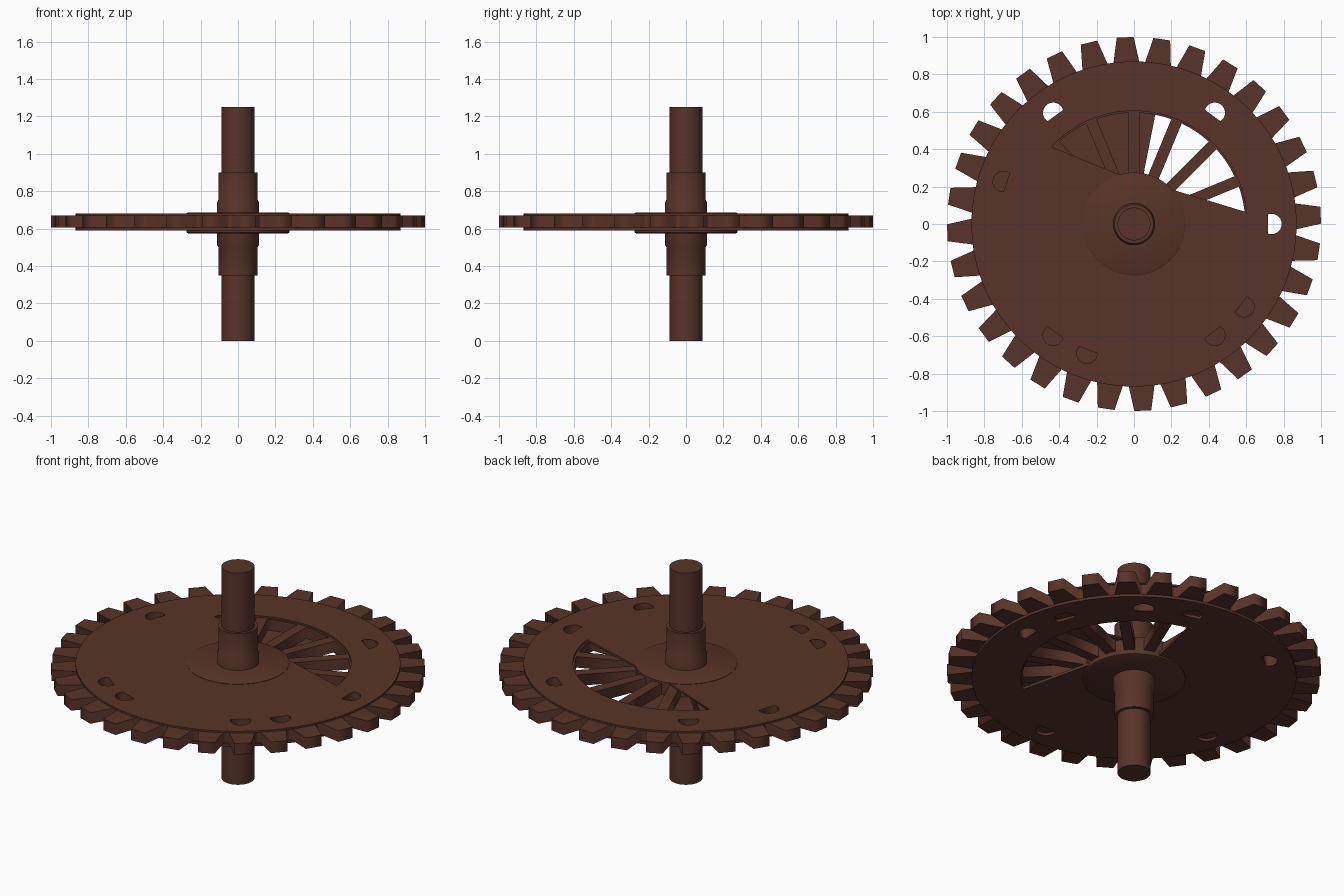
import bpy, bmesh
from math import cos, sin, pi, radians, degrees, atan2

if "Cube" in bpy.data.objects:
    bpy.data.objects.remove(bpy.data.objects["Cube"])

mat = bpy.data.materials.new("dark_brown")
mat.diffuse_color = (0.095, 0.034, 0.021, 1)
mat.use_nodes = True
mat.node_tree.nodes["Principled BSDF"].inputs["Base Color"].default_value = mat.diffuse_color


def polar(r, deg):
    return (r * cos(radians(deg)), r * sin(radians(deg)))


def arc(r, a0, a1, n):
    return [polar(r, a0 + (a1 - a0) * i / n) for i in range(n + 1)]


def circle(r, n=64):
    return [polar(r, 360 * i / n) for i in range(n)]


def slab(name, loops, z0, z1):
    """Flat plate from an outline plus hole outlines."""
    cu = bpy.data.curves.new(name, 'CURVE')
    cu.dimensions = '2D'
    cu.fill_mode = 'BOTH'
    cu.extrude = (z1 - z0) / 2
    for pts in loops:
        sp = cu.splines.new('POLY')
        sp.points.add(len(pts) - 1)
        for p, (x, y) in zip(sp.points, pts):
            p.co = (x, y, 0, 1)
        sp.use_cyclic_u = True
    ob = bpy.data.objects.new(name, cu)
    ob.location.z = (z0 + z1) / 2
    bpy.context.collection.objects.link(ob)
    bpy.ops.object.select_all(action='DESELECT')
    ob.select_set(True)
    bpy.context.view_layer.objects.active = ob
    bpy.ops.object.convert(target='MESH')
    bpy.context.object.data.materials.append(mat)


def lathe(name, profile, n=48):
    """Closed solid of revolution from (radius, z) points."""
    bm = bmesh.new()
    rings = [[bm.verts.new((*polar(r, 360 * i / n), z)) for i in range(n)] for r, z in profile]
    for a, b in zip(rings, rings[1:]):
        for i in range(n):
            j = (i + 1) % n
            bm.faces.new((a[i], a[j], b[j], b[i]))
    bm.faces.new(rings[0][::-1])
    bm.faces.new(rings[-1])
    me = bpy.data.meshes.new(name)
    bm.to_mesh(me)
    bm.free()
    me.materials.append(mat)
    ob = bpy.data.objects.new(name, me)
    bpy.context.collection.objects.link(ob)
    bpy.ops.object.select_all(action='DESELECT')
    ob.select_set(True)
    bpy.context.view_layer.objects.active = ob
    bpy.ops.object.shade_smooth_by_angle(angle=radians(30))


def rim_hole(deg, size=0.055, r=0.735):
    """D-shaped hole with its flat side turned along the rim."""
    cx, cy = polar(r, deg)
    return [(cx + size * cos(radians(deg + a)), cy + size * sin(radians(deg + a)))
            for a in range(-110, 111, 20)]


def bay(mid, step=22.5, half=0.03, r0=0.2, r1=0.595):
    """Wedge opening between two parallel-sided spokes."""
    i = step / 2 - degrees(half / r0)
    o = step / 2 - degrees(half / r1)
    return arc(r0, mid - i, mid + i, 3) + arc(r1, mid + o, mid - o, 4)


# Toothed wheel with spokes
teeth = []
for k in range(32):
    c = 2.7 + 11.25 * k
    teeth += [polar(0.86, c - 4.7), polar(1.0, c - 2.6), polar(1.0, c + 2.6), polar(0.86, c + 4.7)]
through = [0, 54, 126]
top_blind = [162, 234, 250, 306, 323]
bottom_blind = [20, 75, 198, 270]
slab("toothed_wheel",
     [teeth] + [bay(11.25 + 22.5 * k) for k in range(16)]
     + [rim_hole(a, 0.06) for a in through + top_blind], 0.605, 0.67)

# Cover plates with a large broken opening
top_opening = arc(0.605, 6, 137, 24) + [(-0.08, 0.265), (0.0, 0.235), (0.2, 0.185)]
bottom_opening = arc(0.605, -52, 79, 24) + [(0.05, 0.26), (0.2, 0.1), (0.26, 0.0)]
slab("top_plate", [circle(0.87), top_opening]
     + [rim_hole(a) for a in through + top_blind], 0.67, 0.68)
slab("bottom_plate", [circle(0.87), bottom_opening]
     + [rim_hole(a) for a in through + bottom_blind], 0.59, 0.605)

# Hub flange, stepped collar and axle
lathe("hub_flange", [(0.265, 0.575), (0.275, 0.58), (0.275, 0.682), (0.265, 0.687)], 64)
lathe("collar", [(0.105, 0.35), (0.105, 0.50), (0.113, 0.515), (0.113, 0.74),
                 (0.105, 0.755), (0.105, 0.90)])
lathe("axle", [(0.088, 0.0), (0.088, 1.25)])
